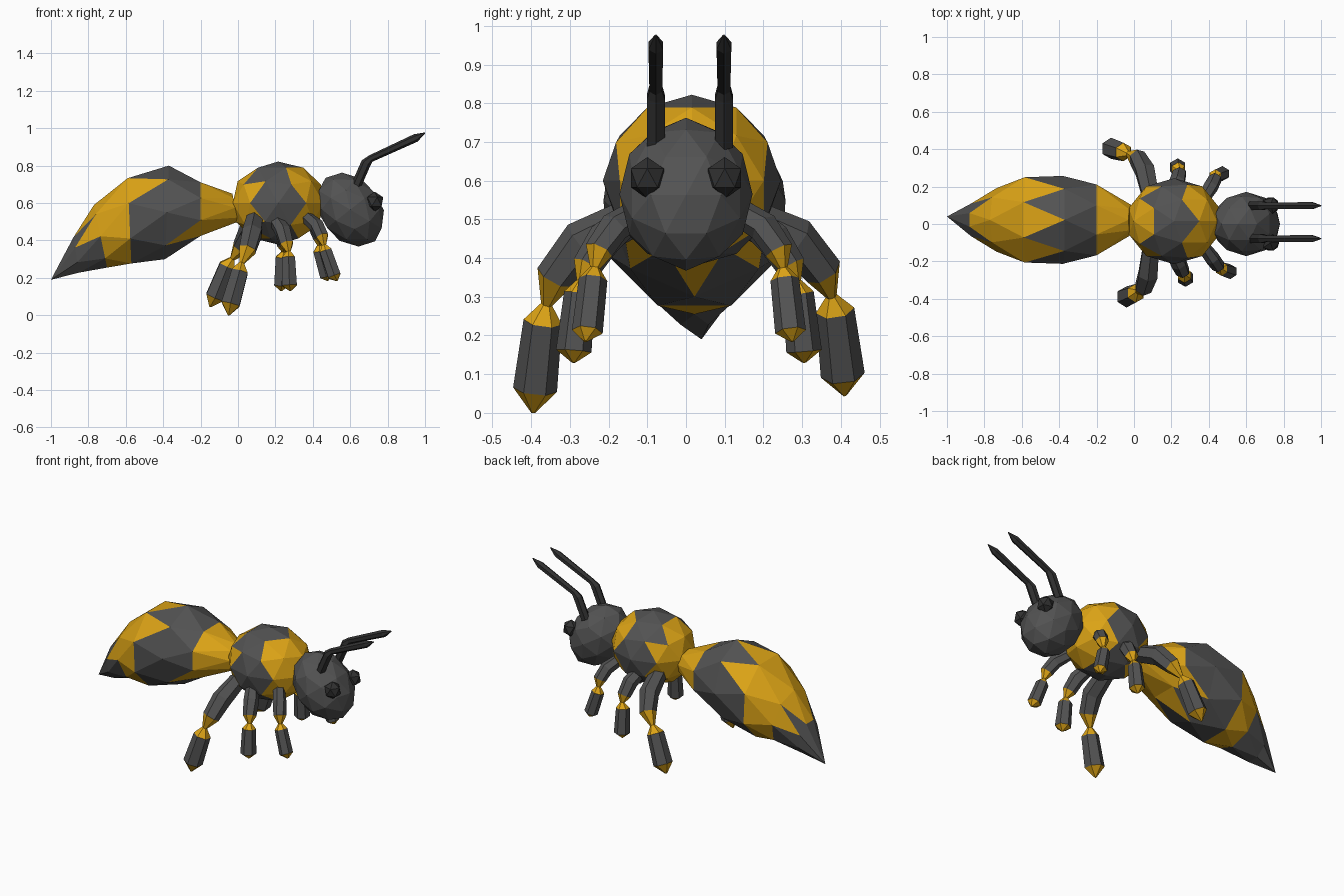
import bpy, bmesh, math
from mathutils import Vector, Matrix

if "Cube" in bpy.data.objects:
    bpy.data.objects.remove(bpy.data.objects["Cube"])


def make_mat(name, rgb):
    m = bpy.data.materials.new(name)
    m.diffuse_color = (*rgb, 1)
    m.use_nodes = True
    m.node_tree.nodes["Principled BSDF"].inputs["Base Color"].default_value = m.diffuse_color
    return m


GREY = make_mat("dark_grey", (0.085, 0.085, 0.085))
GOLD = make_mat("gold", (0.72, 0.37, 0.008))
BLACK = make_mat("black", (0.03, 0.03, 0.03))


def finish(bm, name, mats):
    bmesh.ops.recalc_face_normals(bm, faces=bm.faces)
    me = bpy.data.meshes.new(name)
    bm.to_mesh(me)
    bm.free()
    for m in mats:
        me.materials.append(m)
    ob = bpy.data.objects.new(name, me)
    bpy.context.collection.objects.link(ob)
    return ob


def ball(name, centre, radii, subdiv, tilt, mats, is_gold=None):
    bm = bmesh.new()
    mat = (Matrix.Translation(centre) @ Matrix.Rotation(tilt, 4, 'Y')
           @ Matrix.Diagonal((*radii, 1)))
    bmesh.ops.create_icosphere(bm, subdivisions=subdiv, radius=1, matrix=mat)
    if is_gold:
        for f in bm.faces:
            f.material_index = int(is_gold(f.calc_center_median()))
    return finish(bm, name, mats)


def tube(name, points, ref, mats, gold_from=(), sides=6):
    # points are (x, y, z, radius); gold_from lists the segments coloured gold
    bm = bmesh.new()
    pos = [Vector(p[:3]) for p in points]
    rings = []
    for i, p in enumerate(pos):
        t = (pos[min(i + 1, len(pos) - 1)] - pos[max(i - 1, 0)]).normalized()
        u = Vector(ref).cross(t).normalized()
        v = t.cross(u)
        angles = [2 * math.pi * k / sides for k in range(sides)]
        rings.append([bm.verts.new(p + points[i][3] * (u * math.cos(a) + v * math.sin(a)))
                      for a in angles])
    for i, (a, b) in enumerate(zip(rings, rings[1:])):
        for k in range(sides):
            n = (k + 1) % sides
            f = bm.faces.new((a[k], a[n], b[n], b[k]))
            f.material_index = int(i in gold_from)
    bm.faces.new(rings[0])
    f = bm.faces.new(rings[-1])
    f.material_index = int(len(points) - 2 in gold_from)
    return finish(bm, name, mats)


CY = 0.015  # body centre line

# Abdomen: staggered tilted rings (top x, top z, bottom x, bottom z, half width)
sections = [(-0.03, 0.65, 0.00, 0.50, 0.08),
            (-0.20, 0.715, -0.20, 0.42, 0.195),
            (-0.37, 0.80, -0.39, 0.30, 0.235),
            (-0.59, 0.74, -0.57, 0.27, 0.235),
            (-0.77, 0.59, -0.70, 0.255, 0.17),
            (-0.88, 0.42, -0.85, 0.225, 0.09)]
N = 8
bm = bmesh.new()
rings = []
for k, (tx, tz, bx, bz, w) in enumerate(sections):
    ring = []
    grow = 1.05 if k % 2 else 1.0
    for j in range(N):
        a = 2 * math.pi * (j + 0.5 * (k % 2)) / N
        c, s = grow * math.cos(a), grow * math.sin(a)
        ring.append(bm.verts.new(((tx + bx) / 2 + c * (tx - bx) / 2, 0.022 + w * s,
                                  (tz + bz) / 2 + c * (tz - bz) / 2)))
    rings.append(ring)
for k, (a, b) in enumerate(zip(rings, rings[1:])):
    for j in range(N):
        n = (j + 1) % N
        if k % 2 == 0:
            tris = (a[j], a[n], b[j]), (b[j], a[n], b[n])
        else:
            tris = (a[j], b[n], b[j]), (a[j], a[n], b[n])
        for t in tris:
            bm.faces.new(t)
tip = bm.verts.new((-1, 0.04, 0.19))
for j in range(N):
    bm.faces.new((rings[-1][j], rings[-1][(j + 1) % N], tip))
bm.faces.new(rings[0])
for f in bm.faces:
    c = f.calc_center_median()
    band = -0.52 < c.x + 0.2 * (0.55 - c.z) < -0.24
    end = -0.8 * c.x - 0.6 * c.z > 0.40
    f.material_index = int(not (band or end))
finish(bm, "abdomen", [GREY, GOLD])

# Thorax, head and eyes
ball("thorax", (0.215, CY, 0.60), (0.255, 0.23, 0.222), 2, 0.0, [GREY, GOLD],
     lambda c: not 0.10 < c.x + 0.1 * (c.z - 0.6) < 0.31)
ball("head", (0.60, 0.0, 0.565), (0.165, 0.172, 0.215), 2, math.radians(-38), [GREY])
for side, label in ((-1, "right"), (1, "left")):
    ball(label + "_eye", (0.73, 0.1 * side, 0.607), (0.052, 0.05, 0.054), 1, 0.0, [BLACK])

    # Antennae: thick base, bend, long thin rod
    y = 0.01 + 0.088 * side
    tube(label + "_antenna",
         [(0.63, y, 0.69, 0.027), (0.685, y, 0.815, 0.027), (0.71, y, 0.838, 0.019),
          (0.95, y, 0.948, 0.022), (1.0, y, 0.975, 0.003)],
         (0, 1, 0), [BLACK])

# Legs: thigh, gold knee, pinched joint, shin, gold foot tip
legs = {
    "front": [(0.37, 0.12, 0.52, 0.035), (0.42, 0.185, 0.48, 0.040),
              (0.45, 0.225, 0.42, 0.037), (0.46, 0.235, 0.375, 0.013),
              (0.468, 0.24, 0.345, 0.037), (0.515, 0.255, 0.21, 0.040),
              (0.53, 0.26, 0.185, 0.005)],
    "middle": [(0.20, 0.14, 0.51, 0.038), (0.24, 0.21, 0.45, 0.045),
               (0.26, 0.255, 0.38, 0.039), (0.27, 0.27, 0.34, 0.013),
               (0.27, 0.275, 0.31, 0.040), (0.275, 0.29, 0.16, 0.046),
               (0.28, 0.29, 0.13, 0.005)],
    "hind": [(0.09, 0.13, 0.51, 0.05), (0.075, 0.27, 0.44, 0.058),
             (0.05, 0.34, 0.35, 0.050), (0.02, 0.36, 0.28, 0.015),
             (0.01, 0.37, 0.235, 0.050), (-0.04, 0.39, 0.06, 0.057),
             (-0.05, 0.395, 0.0, 0.005)],
}
for kind, path in legs.items():
    # the left legs trail slightly further back than the right ones
    trail, lift = (-0.10, 0.045) if kind == "hind" else (-0.05, 0.0)
    for side, label in ((-1, "right"), (1, "left")):
        pts = []
        for i, (x, y, z, r) in enumerate(path):
            f = i / 6 if side > 0 else 0
            pts.append((x + trail * f, side * y + (0.015 if side > 0 else 0), z + lift * f, r))
        tube(f"{kind}_{label}_leg", pts, (1, 0, 0), [GREY, GOLD], (2, 3, 5))
